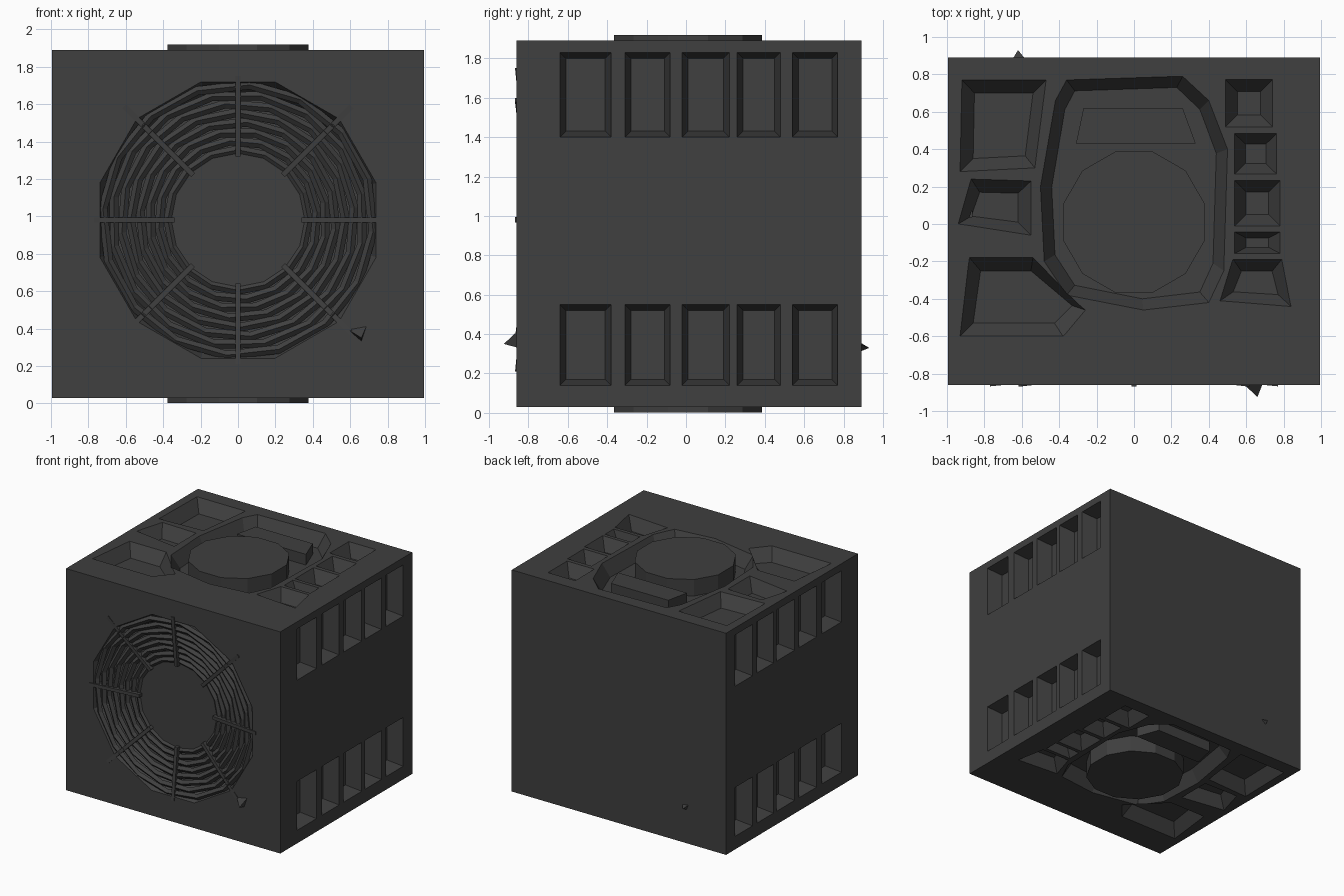
import bpy, bmesh, math
from mathutils import Matrix, Vector

if "Cube" in bpy.data.objects:
    bpy.data.objects.remove(bpy.data.objects["Cube"])

charcoal = bpy.data.materials.new("charcoal grey")
charcoal.diffuse_color = (0.05, 0.05, 0.05, 1)
charcoal.use_nodes = True
charcoal.node_tree.nodes["Principled BSDF"].inputs["Base Color"].default_value = charcoal.diffuse_color

X, Y0, Y1, Z0, Z1 = 0.995, -0.86, 0.89, 0.03, 1.89
FC = (0, 0.98)          # fan centre in x, z


def make(name, bm):
    bmesh.ops.recalc_face_normals(bm, faces=bm.faces)
    if bm.calc_volume(signed=True) < 0:
        bmesh.ops.reverse_faces(bm, faces=bm.faces)
    me = bpy.data.meshes.new(name)
    bm.to_mesh(me)
    bm.free()
    me.materials.append(charcoal)
    ob = bpy.data.objects.new(name, me)
    bpy.context.collection.objects.link(ob)
    return ob


def loft(bm, loops):
    """Closed solid through a list of equally long point loops."""
    rings = [[bm.verts.new(p) for p in lp] for lp in loops]
    n = len(rings[0])
    for a, b in zip(rings, rings[1:]):
        for i in range(n):
            bm.faces.new((a[i], a[(i + 1) % n], b[(i + 1) % n], b[i]))
    bm.faces.new(rings[0])
    bm.faces.new(rings[-1])


def shrink(pts, d):
    """Pull a 2D outline towards its middle by about d on each axis."""
    cx = (min(p[0] for p in pts) + max(p[0] for p in pts)) / 2
    cy = (min(p[1] for p in pts) + max(p[1] for p in pts)) / 2
    hx = max(p[0] for p in pts) - cx
    hy = max(p[1] for p in pts) - cy
    kx, ky = max(1 - d / hx, 0.5), max(1 - d / hy, 0.5)
    return [(cx + (u - cx) * kx, cy + (v - cy) * ky) for u, v in pts]


def rect(a, b, c, d):
    return [(a, c), (b, c), (b, d), (a, d)]


def ngon(r, n, c=(0, 0), turn=0):
    return [(c[0] + r * math.cos(2 * math.pi * i / n + turn),
             c[1] + r * math.sin(2 * math.pi * i / n + turn)) for i in range(n)]


def on_top(u, v, d):
    return (u, v, Z1 - d)


def on_bottom(u, v, d):
    return (u, v, Z0 + d)


def on_right(u, v, d):
    return (X - d, u, v)


def on_left(u, v, d):
    return (-X + d, u, v)


def on_front(u, v, d):
    return (u, Y0 + d, v)


# cabinet
bm = bmesh.new()
loft(bm, [[(u, v, z) for u, v in rect(-X, X, Y0, Y1)] for z in (Z0, Z1)])
cabinet = make("cabinet", bm)


def pocket(pts, depth, taper, place):
    """Cut one tapered pocket; place(u, v, depth) maps it onto a wall."""
    bm = bmesh.new()
    grow = shrink(pts, -taper * 0.02 / depth)
    loft(bm, [[place(u, v, -0.02) for u, v in grow],
              [place(u, v, depth) for u, v in shrink(pts, taper)]])
    cutter = make("pocket_cutter", bm)
    before = cabinet.data.copy()
    for solver in ("EXACT", "MANIFOLD", "FLOAT"):
        mod = cabinet.modifiers.new("pocket", "BOOLEAN")
        mod.operation, mod.solver, mod.object = "DIFFERENCE", solver, cutter
        dg = bpy.context.evaluated_depsgraph_get()
        dg.update()
        result = bpy.data.meshes.new_from_object(cabinet.evaluated_get(dg))
        cabinet.modifiers.remove(mod)
        if len(result.polygons) > len(before.polygons):
            cabinet.data = result
            break
    bpy.data.objects.remove(cutter)


# side vents, two rows of five on each side
slots = [(-0.64, -0.38), (-0.31, -0.08), (-0.02, 0.22), (0.26, 0.48), (0.54, 0.77)]
for place in (on_left, on_right):
    for a, b in slots:
        for z0, z1 in ((1.40, 1.83), (0.14, 0.55)):
            pocket(rect(a, b, z0, z1), 0.13, 0.03, place)

# basin and pockets on top and bottom
basin = [(-0.42, 0.66), (-0.36, 0.77), (0.26, 0.79), (0.40, 0.66), (0.50, 0.40),
         (0.48, -0.25), (0.40, -0.42), (0.05, -0.46), (-0.36, -0.38),
         (-0.48, -0.20), (-0.50, 0.20)]
pockets = [[(-0.93, 0.28), (-0.53, 0.30), (-0.47, 0.77), (-0.92, 0.77)],
           [(-0.94, 0.0), (-0.55, -0.06), (-0.55, 0.23), (-0.87, 0.24)],
           [(-0.93, -0.60), (-0.38, -0.60), (-0.26, -0.46), (-0.54, -0.18), (-0.88, -0.18)],
           rect(0.49, 0.74, 0.52, 0.77), rect(0.54, 0.76, 0.27, 0.48),
           rect(0.54, 0.78, -0.01, 0.23), rect(0.54, 0.78, -0.15, -0.05),
           [(0.46, -0.41), (0.84, -0.44), (0.79, -0.19), (0.53, -0.19)]]
for place in (on_top, on_bottom):
    pocket(basin, 0.11, 0.06, place)
    for p in pockets:
        pocket(p, 0.10, 0.07, place)

# fan recess
pocket(ngon(0.765, 12, FC, math.pi / 12), 0.16, 0.08, on_front)

# raised disc and wedge block in each basin
for name, place in (("top", on_top), ("bottom", on_bottom)):
    bm = bmesh.new()
    disc = ngon(0.39, 12, (0, 0.01), math.pi / 12)
    loft(bm, [[place(u, v, d) for u, v in disc] for d in (0.12, -0.028)])
    make(name + "_disc", bm)
    bm = bmesh.new()
    wedge = [(-0.31, 0.43), (0.33, 0.43), (0.26, 0.62), (-0.27, 0.62)]
    loft(bm, [[place(u, v, d) for u, v in wedge] for d in (0.12, 0.02)])
    make(name + "_wedge", bm)

# fan hub
bm = bmesh.new()
hub = ngon(0.37, 12, FC)
loft(bm, [[on_front(u, v, d) for u, v in hub] for d in (0.17, 0.07)])
make("fan_hub", bm)

# grille rings, dished slightly inward towards the hub
bm = bmesh.new()
for k in range(8):
    r = 0.375 + 0.05 * k
    d = 0.075 - 0.008 * k
    section = [(0.024, 0.0), (0.0, 0.02), (-0.024, 0.0), (0.0, -0.02)]
    rings = [[bm.verts.new(on_front(u, v, d + s[1]))
              for u, v in ngon(r + s[0], 16, FC, k * 0.1)] for s in section]
    for j in range(4):
        a, b = rings[j], rings[(j + 1) % 4]
        for i in range(16):
            bm.faces.new((a[i], a[(i + 1) % 16], b[(i + 1) % 16], b[i]))
make("grille_rings", bm)

# grille spokes
bm = bmesh.new()
for k in range(8):
    r0, r1 = 0.34, (0.77 if k % 2 == 0 else 0.86)
    m = Matrix.Translation((FC[0], 0, FC[1])) @ Matrix.Rotation(-k * math.pi / 4, 4, "Y")
    loft(bm, [[m @ Vector((r, y, w)) for y, w in
               rect(Y0 + front, Y0 + 0.10, -0.014, 0.014)]
              for r, front in ((r0, 0.035), (r1, -0.008))])
make("grille_spokes", bm)

# small pointed burrs on the lower front and back
for name, base, tip in (("front_burr", [(0.58, -0.85, 0.40), (0.69, -0.85, 0.42), (0.66, -0.85, 0.33)],
                         (0.66, -0.925, 0.35)),
                        ("rear_burr", [(-0.65, 0.88, 0.36), (-0.58, 0.88, 0.35), (-0.63, 0.88, 0.31)],
                         (-0.62, 0.93, 0.33))):
    bm = bmesh.new()
    b = [bm.verts.new(p) for p in base]
    t = bm.verts.new(tip)
    bm.faces.new(b)
    for i in range(3):
        bm.faces.new((b[i], b[(i + 1) % 3], t))
    make(name, bm)
